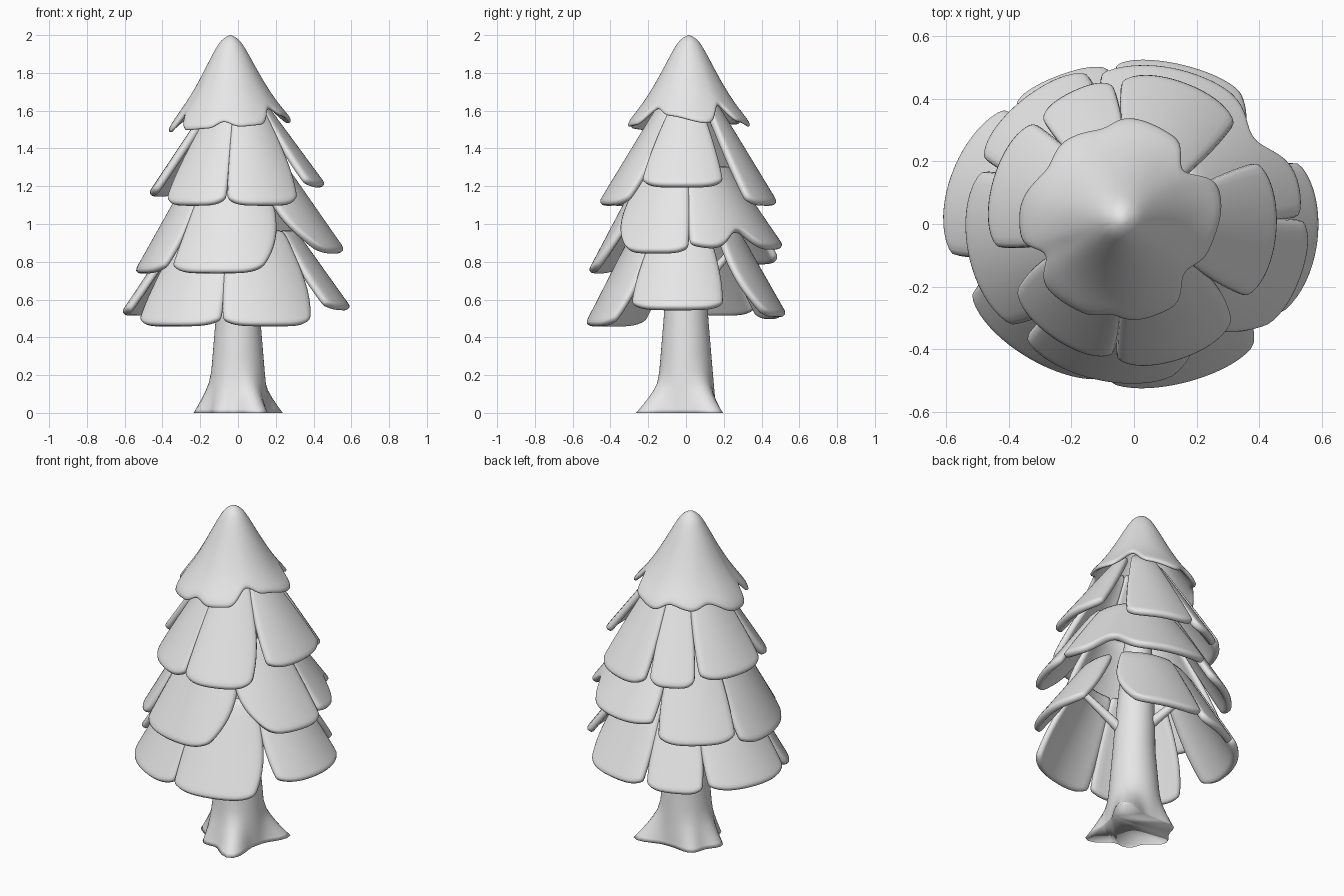
import bpy
import bmesh
from math import sin, cos, pi, radians, exp
from mathutils import Vector

cube = bpy.data.objects.get("Cube")
if cube:
    bpy.data.objects.remove(cube, do_unlink=True)

GREY = (0.8, 0.8, 0.8, 1)
mat = bpy.data.materials.new("light_grey")
mat.use_nodes = True
mat.diffuse_color = GREY
mat.node_tree.nodes["Principled BSDF"].inputs["Base Color"].default_value = GREY


def grid_object(name, rows, closed=False, thickness=0, levels=1):
    """Skin rows of points (top to bottom, counter-clockwise) into a smooth object."""
    bm = bmesh.new()
    vs = [[bm.verts.new(p) for p in row] for row in rows]
    n = len(rows[0])
    for a, b in zip(vs, vs[1:]):
        for i in range(n if closed else n - 1):
            j = (i + 1) % n
            bm.faces.new((a[i], b[i], b[j], a[j]))
    if closed and not thickness:
        bm.faces.new(vs[0])
        bm.faces.new(vs[-1][::-1])
    mesh = bpy.data.meshes.new(name)
    bm.to_mesh(mesh)
    bm.free()
    mesh.materials.append(mat)
    for f in mesh.polygons:
        f.use_smooth = True
    ob = bpy.data.objects.new(name, mesh)
    bpy.context.collection.objects.link(ob)
    if thickness:
        solid = ob.modifiers.new("thickness", "SOLIDIFY")
        solid.thickness = thickness
        solid.offset = -1
    if levels:
        sub = ob.modifiers.new("rounding", "SUBSURF")
        sub.levels = sub.render_levels = levels
    return ob


def lerp_table(table, x, smooth=False):
    """Interpolate sorted (x, value) pairs."""
    for (x0, a), (x1, b) in zip(table, table[1:]):
        if x <= x1:
            t = (x - x0) / (x1 - x0)
            if smooth:
                t = t * t * (3 - 2 * t)
            return a + (b - a) * t
    return table[-1][1]


# Trunk with flared roots: (direction, reach) per root
ROOTS = [(-64, 0.13), (38, 0.13), (135, 0.06), (182, 0.075), (240, 0.05)]
TRUNK = [(0, 0.16), (0.2, 0.143), (0.5, 0.118), (0.7, 0.11), (1.7, 0.04)]


def trunk_point(z, a):
    r = lerp_table(TRUNK, z)
    flare = max(0, 1 - z / 0.2) ** 1.4
    for direction, reach in ROOTS:
        d = (a - radians(direction) + pi) % (2 * pi) - pi
        r += reach * exp(-(d / 0.38) ** 2) * flare
    lean = max(0, z - 0.5) * 0.03
    return Vector((r * cos(a) - lean, r * sin(a) + lean * 0.5, z))


heights = [1.7, 1.2, 0.8, 0.6, 0.5, 0.4, 0.3, 0.22, 0.16, 0.12, 0.08, 0.05, 0.02, 0]
grid_object("trunk", [[trunk_point(z, 2 * pi * i / 48) for i in range(48)] for z in heights],
            closed=True, levels=0)

# Pointed crown with a ragged lower edge: (direction, edge height)
EDGE = [(-100, 1.55), (-85, 1.52), (-62, 1.53), (-42, 1.62), (-22, 1.58), (20, 1.54),
        (41, 1.64), (58, 1.55), (90, 1.52), (104, 1.56), (130, 1.53), (146, 1.56),
        (175, 1.49), (192, 1.49), (203, 1.59), (220, 1.5), (248, 1.51), (260, 1.55)]
CROWN = [(0, 0.004), (0.015, 0.035), (0.04, 0.06), (0.1, 0.095), (0.2, 0.147),
         (0.3, 0.203), (0.38, 0.258), (0.45, 0.315), (0.52, 0.355)]

rows = []
for s in (0, 0.03, 0.08, 0.15, 0.25, 0.4, 0.55, 0.7, 0.82, 0.92, 1):
    row = []
    for i in range(72):
        a = radians(-100 + 5 * i)
        depth = s * (2 - lerp_table(EDGE, -100 + 5 * i, smooth=True))
        r = lerp_table(CROWN, depth)
        row.append((-0.04 + 0.015 * s * s + r * cos(a), 0.015 + r * sin(a), 2 - depth))
    rows.append(row)
crown = grid_object("crown", rows, closed=True, thickness=0.025)

# Close the small opening at the crown tip
bm = bmesh.new()
bm.from_mesh(crown.data)
bm.verts.ensure_lookup_table()
bmesh.ops.pointmerge(bm, verts=bm.verts[:72], merge_co=(-0.04, 0.015, 2.002))
bm.to_mesh(crown.data)
bm.free()


def leaf_panel(name, tier, start, end, bottom, trim_start, trim_end, notch, raise_out):
    """One thick shingle on a cone; both sides are trimmed in towards the lower edge."""
    top, r_top, r_low, cx, cy, sy = tier
    columns = 10 if end - start < 90 else 18
    rows = []
    for v in (0, 0.2, 0.4, 0.6, 0.75, 0.87, 0.95, 1):
        cut = max(0, (v - 0.3) / 0.7) ** 2
        first = start - 1.5 + trim_start * cut
        last = end + 1.5 - trim_end * cut
        row = []
        for k in range(columns + 1):
            u = 2 * k / columns - 1
            t = v * (1 - 0.06 * abs(u) ** 5 - notch * exp(-((u + 0.3) / 0.2) ** 2))
            r = r_top + (r_low - r_top) * t + raise_out
            a = radians(first + (last - first) * k / columns)
            row.append((cx + r * cos(a), cy + sy * r * sin(a), top + (bottom - top) * t))
        rows.append(row)
    grid_object(name, rows, thickness=0.042)


# Tiers: top height, top radius, lower radius, centre x, centre y, depth ratio
UPPER = (1.68, 0.125, 0.472, 0.0, 0.012, 1.0)
MIDDLE = (1.32, 0.24, 0.56, 0.005, 0.0, 0.94)
LOWER = (0.98, 0.31, 0.61, -0.005, 0.0, 0.87)
# Panels: start and end direction, lower edge height, side trims, notch depth
TIERS = {
    "upper": (UPPER, [(-37, 27, 1.21, 4, 3, 0), (42, 97, 1.11, 3, 3, 0),
                      (97, 134, 1.12, 3, 3, 0), (134, 195, 1.16, 3, 5, 0),
                      (202, 262, 1.11, 10, 2, 0), (262, 324, 1.11, 2, 11, 0)]),
    "middle": (MIDDLE, [(-132, -57, 0.75, 1, 20, 0), (-62, 2, 0.86, 24, 2, 0),
                        (2, 105, 0.88, 2, 4, 0.23), (105, 157, 0.8, 3, 3, 0),
                        (157, 228, 0.75, 4, 8, 0)]),
    "lower": (LOWER, [(-39, 27, 0.56, 5, 5, 0), (40, 96, 0.52, 15, 2, 0),
                      (96, 132, 0.51, 3, 3, 0), (132, 195, 0.53, 3, 5, 0),
                      (200, 262, 0.47, 8, 2, 0), (262, 321, 0.47, 2, 11, 0)]),
}
for tier_name, (tier, panels) in TIERS.items():
    for i, panel in enumerate(panels):
        leaf_panel(f"{tier_name}_leaf_{i + 1}", tier, *panel, 0.012 * (i % 2) - 0.006)


# Short branches reaching up into the leaves
def branch(name, deg, z):
    a = radians(deg)
    start = Vector((0.08 * cos(a), 0.08 * sin(a), z))
    end = Vector((0.3 * cos(a), 0.28 * sin(a), z + 0.18))
    axis = end - start
    bpy.ops.mesh.primitive_cone_add(vertices=12, radius1=0.03, radius2=0.018,
                                    depth=axis.length, location=(start + end) / 2,
                                    rotation=axis.to_track_quat("Z", "Y").to_euler())
    ob = bpy.context.object
    ob.name = name
    ob.data.materials.append(mat)
    bpy.ops.object.shade_smooth_by_angle()


for i, (deg, z) in enumerate([(-20, 0.62), (130, 0.65), (215, 0.68)]):
    branch(f"branch_{i + 1}", deg, z)
